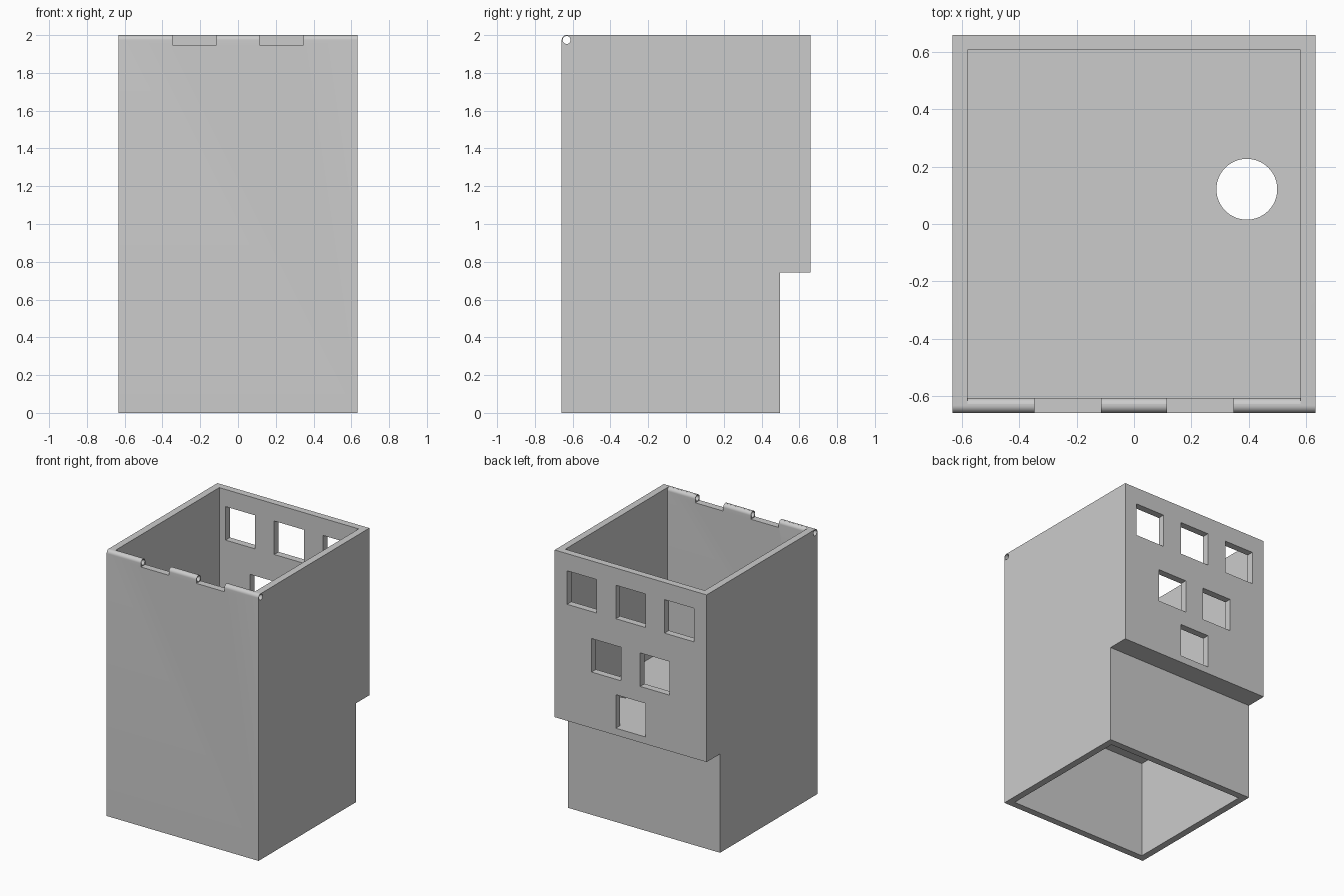
import bpy, bmesh, math
from mathutils import Vector

if "Cube" in bpy.data.objects:
    bpy.data.objects.remove(bpy.data.objects["Cube"], do_unlink=True)

HX, HY, H = 0.632, 0.658, 2.0      # half width, half depth, height
T = 0.052                          # wall thickness
STEP_Z, STEP_Y = 0.743, 0.498      # underside of the rear overhang
R = T / 2                          # hinge knuckle radius
PIN_Y, PIN_Z = -HY + R, H - R      # hinge axis

grey = bpy.data.materials.new("Plain grey")
grey.use_nodes = True
colour = (0.6, 0.6, 0.6, 1)
grey.diffuse_color = colour
grey.node_tree.nodes["Principled BSDF"].inputs["Base Color"].default_value = colour


def prism(name, points, half, axis="X"):
    """Extrude a closed outline symmetrically along x (y,z points) or z (x,y points)."""
    bm = bmesh.new()
    if axis == "X":
        verts = [bm.verts.new((-half, a, b)) for a, b in points]
        move = Vector((2 * half, 0, 0))
    else:
        verts = [bm.verts.new((a, b, -half)) for a, b in points]
        move = Vector((0, 0, 2 * half))
    face = bm.faces.new(verts)
    out = bmesh.ops.extrude_face_region(bm, geom=[face])
    new = [g for g in out["geom"] if isinstance(g, bmesh.types.BMVert)]
    bmesh.ops.translate(bm, verts=new, vec=move)
    bmesh.ops.recalc_face_normals(bm, faces=bm.faces)
    mesh = bpy.data.meshes.new(name)
    bm.to_mesh(mesh)
    bm.free()
    ob = bpy.data.objects.new(name, mesh)
    bpy.context.collection.objects.link(ob)
    return ob


def box(name, x, y, z):
    ob = prism(name, [(y[0], z[0]), (y[1], z[0]), (y[1], z[1]), (y[0], z[1])], (x[1] - x[0]) / 2)
    ob.location.x = (x[0] + x[1]) / 2
    return ob


def arc(cy, cz, r, start, end, n):
    angles = [math.radians(start + (end - start) * i / n) for i in range(n + 1)]
    return [(cy + r * math.cos(a), cz + r * math.sin(a)) for a in angles]


# Outer shell: stepped side profile with a rounded hinge edge
shell = prism("box_shell", [(-HY, 0), (STEP_Y, 0), (STEP_Y, STEP_Z), (HY, STEP_Z), (HY, H)]
              + arc(PIN_Y, PIN_Z, R, 90, 180, 10), HX)
shell.data.materials.append(grey)

cutters = []
# Upper compartment, following the back of the hinge knuckles
floor = STEP_Z + T
knuckle = arc(PIN_Y, PIN_Z, R, 80, 0, 10)
cutters.append(prism("upper_cavity", [(HY - T, floor), (HY - T, H + 0.1), (knuckle[0][0], H + 0.1)]
                     + knuckle + [(-HY + T, floor)], HX - T))
# Lower compartment, open underneath
cutters.append(box("lower_cavity", (T - HX, HX - T), (T - HY, STEP_Y - T), (-0.1, STEP_Z)))
# Round hole through the dividing floor
hole = prism("floor_hole", arc(0.393, 0.121, 0.106, 0, 354.375, 63), 0.15, "Z")
hole.location.z = STEP_Z + T / 2
cutters.append(hole)
# Triangle of square windows in the rear wall
for row, z in enumerate((1.745, 1.29, 0.922)):
    count = 3 - row
    for i in range(count):
        x = (i - (count - 1) / 2) * 0.405
        cutters.append(box("window", (x - 0.123, x + 0.123), (HY - 0.1, HY + 0.1), (z - 0.126, z + 0.126)))
# Hinge gaps and pin bore
for side in (-1, 1):
    x = side * 0.231
    cutters.append(box("hinge_gap", (x - 0.116, x + 0.116), (-HY - 0.1, -HY + T + 0.03), (H - 0.052, H + 0.1)))
cutters.append(prism("pin_bore", arc(PIN_Y, PIN_Z, 0.021, 0, 345, 23), HX + 0.1))

for cutter in cutters:
    cutter.hide_render = True
    mod = shell.modifiers.new(cutter.name, "BOOLEAN")
    mod.object = cutter
    mod.operation = "DIFFERENCE"
    mod.solver = "EXACT"

# Bake the cuts and remove the helpers
bpy.context.view_layer.update()
result = bpy.data.meshes.new_from_object(shell.evaluated_get(bpy.context.evaluated_depsgraph_get()))
shell.modifiers.clear()
shell.data = result
result.materials.clear()
result.materials.append(grey)
for poly in result.polygons:
    poly.material_index = 0
for cutter in cutters:
    bpy.data.objects.remove(cutter, do_unlink=True)

bpy.ops.object.select_all(action="DESELECT")
shell.select_set(True)
bpy.context.view_layer.objects.active = shell
bpy.ops.object.shade_smooth_by_angle(angle=math.radians(30))
